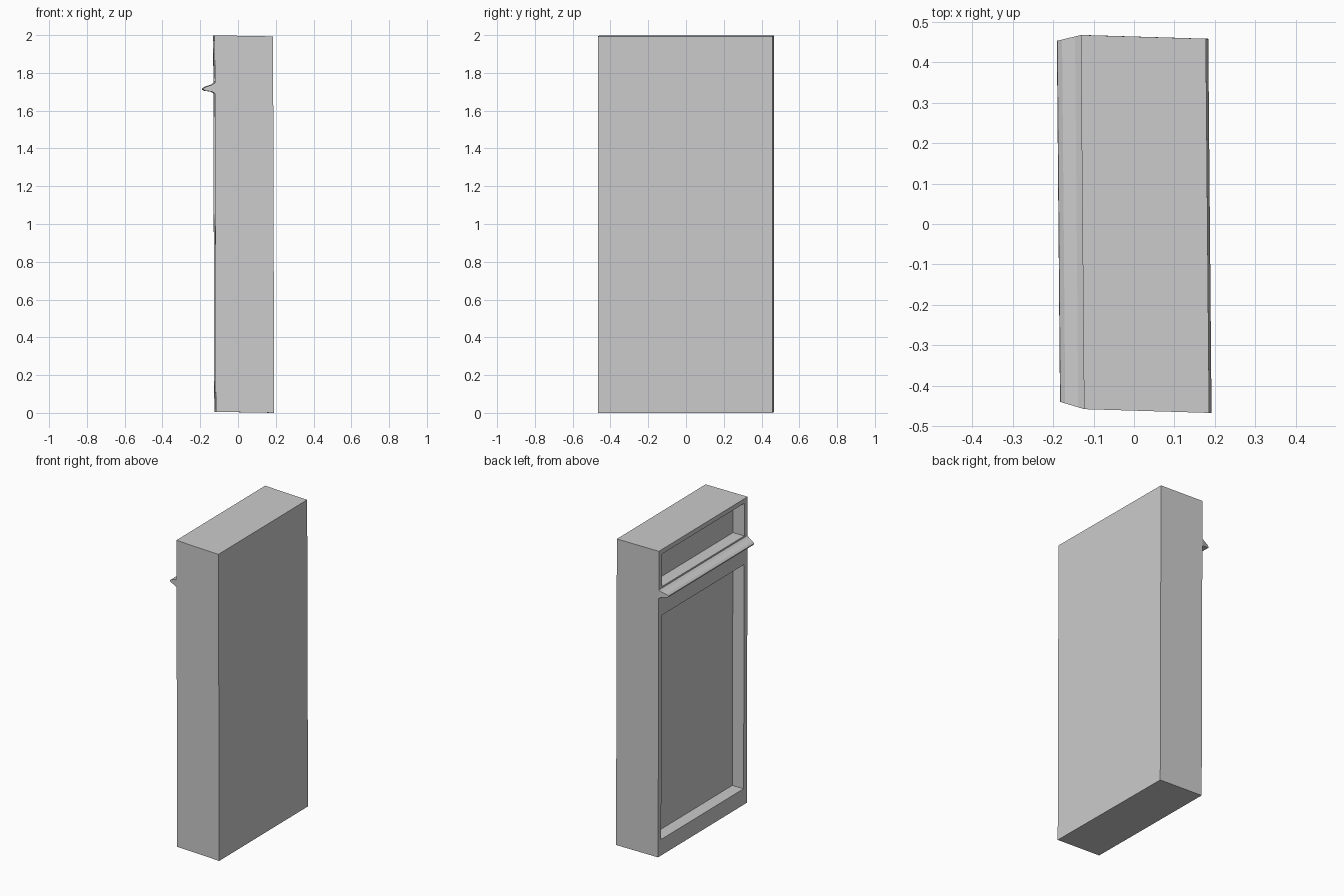
import bpy, bmesh
from mathutils import Matrix

if "Cube" in bpy.data.objects:
    bpy.data.objects.remove(bpy.data.objects["Cube"])

# slight lean of the whole scanned-looking piece
LEAN = Matrix(((1, -0.0087, -0.003, 0.0035),
               (-0.03, 1, 0, 0.001),
               (-0.018, 0, 0.9965, 0.0035),
               (0, 0, 0, 1)))


def make_object(name, bm):
    bmesh.ops.recalc_face_normals(bm, faces=bm.faces)
    bm.transform(LEAN)
    me = bpy.data.meshes.new(name)
    bm.to_mesh(me)
    bm.free()
    ob = bpy.data.objects.new(name, me)
    bpy.context.collection.objects.link(ob)
    return ob


def box(name, x0, x1, y0, y1, z0, z1):
    bm = bmesh.new()
    bmesh.ops.create_cube(bm, size=1)
    for v in bm.verts:
        v.co = (x0 if v.co.x < 0 else x1,
                y0 if v.co.y < 0 else y1,
                z0 if v.co.z < 0 else z1)
    return make_object(name, bm)


# thick frame block
frame = box("door_frame", -0.125, 0.184, -0.462, 0.462, 0, 2)

# recesses for the tall lower panel and the transom above
for name, z0, z1 in (("lower_recess", 0.105, 1.57), ("transom_recess", 1.757, 1.97)):
    cutter = box(name, -0.3, -0.042, -0.428, 0.43, z0, z1)
    cutter.hide_render = True
    cutter.hide_set(True)
    mod = frame.modifiers.new(name, 'BOOLEAN')
    mod.operation = 'DIFFERENCE'
    mod.solver = 'EXACT'
    mod.object = cutter

# projecting ledge with a rounded nose and tapered ends
profile = [(-0.125, 1.747), (-0.14, 1.737), (-0.172, 1.726), (-0.184, 1.716),
           (-0.185, 1.71), (-0.175, 1.705), (-0.14, 1.7), (-0.125, 1.692)]
bm = bmesh.new()
rings = []
for side in (-1, 1):
    rings.append([bm.verts.new((x, side * (0.462 + (x + 0.125) * 0.27), z))
                  for x, z in profile])
    bm.faces.new(rings[-1])
n = len(profile)
for i in range(n):
    j = (i + 1) % n
    bm.faces.new((rings[0][i], rings[0][j], rings[1][j], rings[1][i]))
make_object("ledge", bm)
